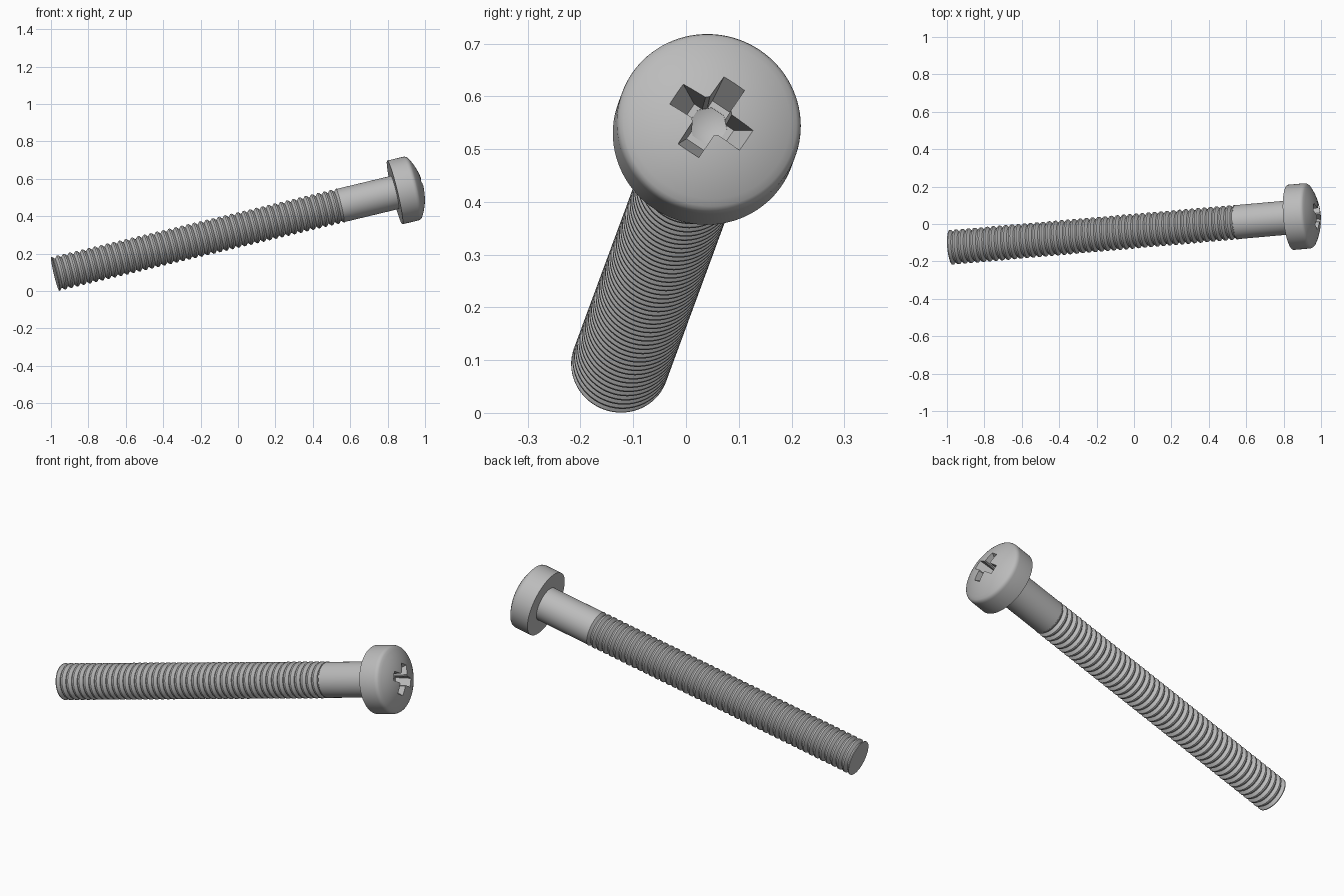
import bpy, bmesh, math
from mathutils import Matrix, Vector

cube = bpy.data.objects.get("Cube")
if cube:
    bpy.data.objects.remove(cube, do_unlink=True)

# One steel colour for everything
steel = bpy.data.materials.new("steel_grey")
steel.use_nodes = True
STEEL = (0.5, 0.5, 0.5, 1)
steel.diffuse_color = STEEL
steel.node_tree.nodes["Principled BSDF"].inputs["Base Color"].default_value = STEEL

# Tilted frame: local z runs from the tail to the head, local x along a recess arm
axis = Vector((1, 0.0885, 0.24)).normalized()
arm = Vector((0, 0.55, 0.83))
arm = (arm - axis * arm.dot(axis)).normalized()
frame = Matrix((arm, axis.cross(arm), axis)).transposed().to_4x4()
frame.translation = (-0.977, -0.125, 0.091)


def add_object(name, bm):
    bmesh.ops.recalc_face_normals(bm, faces=bm.faces)
    mesh = bpy.data.meshes.new(name)
    bm.to_mesh(mesh)
    bm.free()
    mesh.materials.append(steel)
    obj = bpy.data.objects.new(name, mesh)
    obj.matrix_world = frame
    bpy.context.collection.objects.link(obj)
    return obj


def lathe(name, profile, sides=72, turn=0.0):
    """Revolve (radius, height) points around the local z axis."""
    bm = bmesh.new()
    verts = [bm.verts.new((r * math.cos(turn), r * math.sin(turn), h)) for r, h in profile]
    edges = [bm.edges.new(pair) for pair in zip(verts, verts[1:])]
    bmesh.ops.spin(bm, geom=verts + edges, cent=(0, 0, 0), axis=(0, 0, 1),
                   angle=math.tau, steps=sides, use_duplicate=False)
    bmesh.ops.remove_doubles(bm, verts=bm.verts, dist=1e-5)
    return add_object(name, bm)


def tapered_arm(name, low, high, along_y):
    """Bar narrowing towards its lower end; low and high are (length, width, z)."""
    bm = bmesh.new()
    bmesh.ops.create_cube(bm, size=2)
    for v in bm.verts:
        length, width, z = high if v.co.z > 0 else low
        sx, sy = (width, length) if along_y else (length, width)
        v.co = (v.co.x * sx, v.co.y * sy, z)
    return add_object(name, bm)


def activate(obj):
    bpy.ops.object.select_all(action='DESELECT')
    obj.select_set(True)
    bpy.context.view_layer.objects.active = obj


# Threaded shaft with repeated V grooves
THREADS, THREAD_END = 46, 1.575
CREST, ROOT = 0.093, 0.079
pitch = THREAD_END / THREADS
flat = pitch * 0.12
profile = [(0, 0), (CREST, 0)]
for i in range(THREADS):
    base = i * pitch
    profile += [(CREST, base + flat), (ROOT, base + pitch / 2), (CREST, base + pitch - flat)]
profile += [(CREST, THREAD_END), (0, THREAD_END)]
shaft = lathe("threaded_shaft", profile)

# Plain shank between thread and head
SHANK = 0.091
UNDERSIDE = 1.874
shank = lathe("plain_shank", [(0, THREAD_END), (SHANK, THREAD_END),
                              (SHANK, UNDERSIDE + 0.01), (0, UNDERSIDE + 0.01)])

# Head with a softly rounded rim and shallow dome
RIM, DOME_R, DOME_BASE, RISE = 0.175, 0.165, 1.983, 0.047
sphere = DOME_R ** 2 / (2 * RISE) + RISE / 2
spread = math.asin(DOME_R / sphere)
profile = [(0, UNDERSIDE), (RIM, UNDERSIDE), (RIM, 1.962), (0.174, 1.969), (0.171, 1.977)]
for i in range(13):
    a = spread * (1 - i / 12)
    profile.append((sphere * math.sin(a), DOME_BASE + RISE - sphere * (1 - math.cos(a))))
head = lathe("head", profile, sides=96)

# Cross recess: two tapered arms and a pointed centre pit
low, high = (0.045, 0.020, 1.95), (0.10, 0.0255, 2.06)
cutters = [tapered_arm("recess_arm_cutter", low, high, flip) for flip in (False, True)]
cutters.append(lathe("recess_pit_cutter", [(0, 1.932), (0.036, 1.949), (0.044, 2.07), (0, 2.07)],
                     sides=8, turn=math.pi / 8))
for cutter in cutters:
    cutter.hide_render = True
    cut = head.modifiers.new("recess", 'BOOLEAN')
    cut.operation = 'DIFFERENCE'
    cut.solver = 'EXACT'
    cut.object = cutter
    activate(head)
    bpy.ops.object.modifier_apply(modifier=cut.name)
    bpy.data.objects.remove(cutter, do_unlink=True)

# Smooth round surfaces, crisp edges
for obj in (shaft, shank, head):
    activate(obj)
    bpy.ops.object.shade_smooth_by_angle(angle=math.radians(28))
